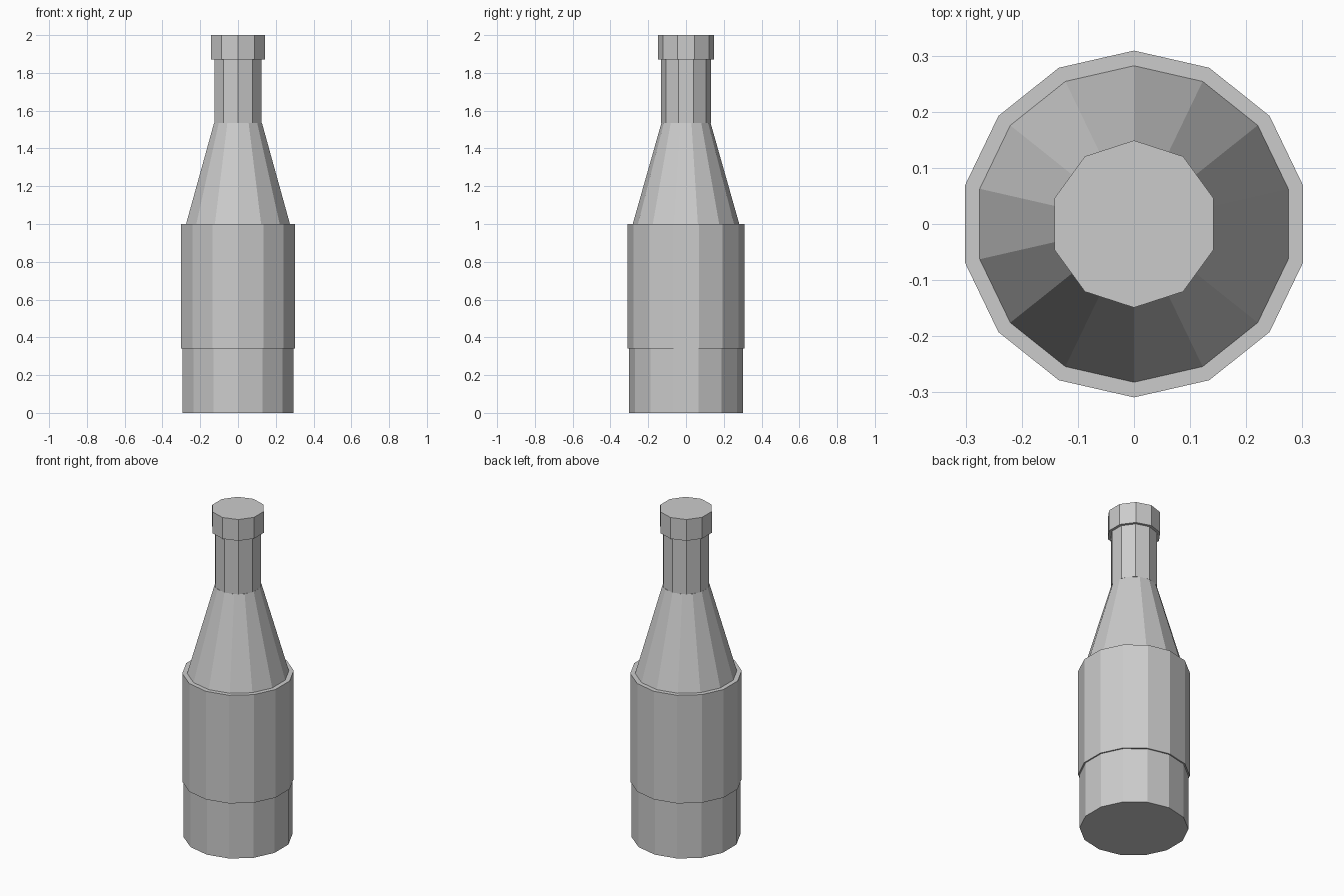
import bpy
import bmesh
import math
from mathutils import Matrix

cube = bpy.data.objects.get("Cube")
if cube:
    bpy.data.objects.remove(cube, do_unlink=True)

# Single plain grey
GREY = (0.6, 0.6, 0.6, 1.0)
grey = bpy.data.materials.new("light_grey")
grey.use_nodes = True
grey.diffuse_color = GREY
grey.node_tree.nodes["Principled BSDF"].inputs["Base Color"].default_value = GREY


def tapered_prism(name, sides, z_low, z_high, r_low, r_high):
    """Closed, flat-shaded prism with one corner pointing to the back."""
    mesh = bpy.data.meshes.new(name)
    bm = bmesh.new()
    rings = []
    for z, r in ((z_low, r_low), (z_high, r_high)):
        angles = [math.pi / 2 + math.tau * i / sides for i in range(sides)]
        rings.append([bm.verts.new((r * math.cos(a), r * math.sin(a), z)) for a in angles])
    low, high = rings
    for i in range(sides):
        j = (i + 1) % sides
        bm.faces.new((low[i], low[j], high[j], high[i]))
    bm.faces.new(low[::-1])
    bm.faces.new(high)
    bm.to_mesh(mesh)
    bm.free()
    mesh.materials.append(grey)
    obj = bpy.data.objects.new(name, mesh)
    bpy.context.collection.objects.link(obj)
    return obj


# Fourteen-sided body
tapered_prism("bottle_base", 14, 0.0, 0.34, 0.301, 0.301)
tapered_prism("label_sleeve", 14, 0.34, 1.0, 0.309, 0.309)
tapered_prism("bottle_shoulder", 14, 1.0, 1.535, 0.282, 0.13)

# Ten-sided neck and cap
tapered_prism("bottle_neck", 10, 1.535, 1.87, 0.132, 0.132)
tapered_prism("bottle_cap", 10, 1.87, 2.0, 0.149, 0.149)
